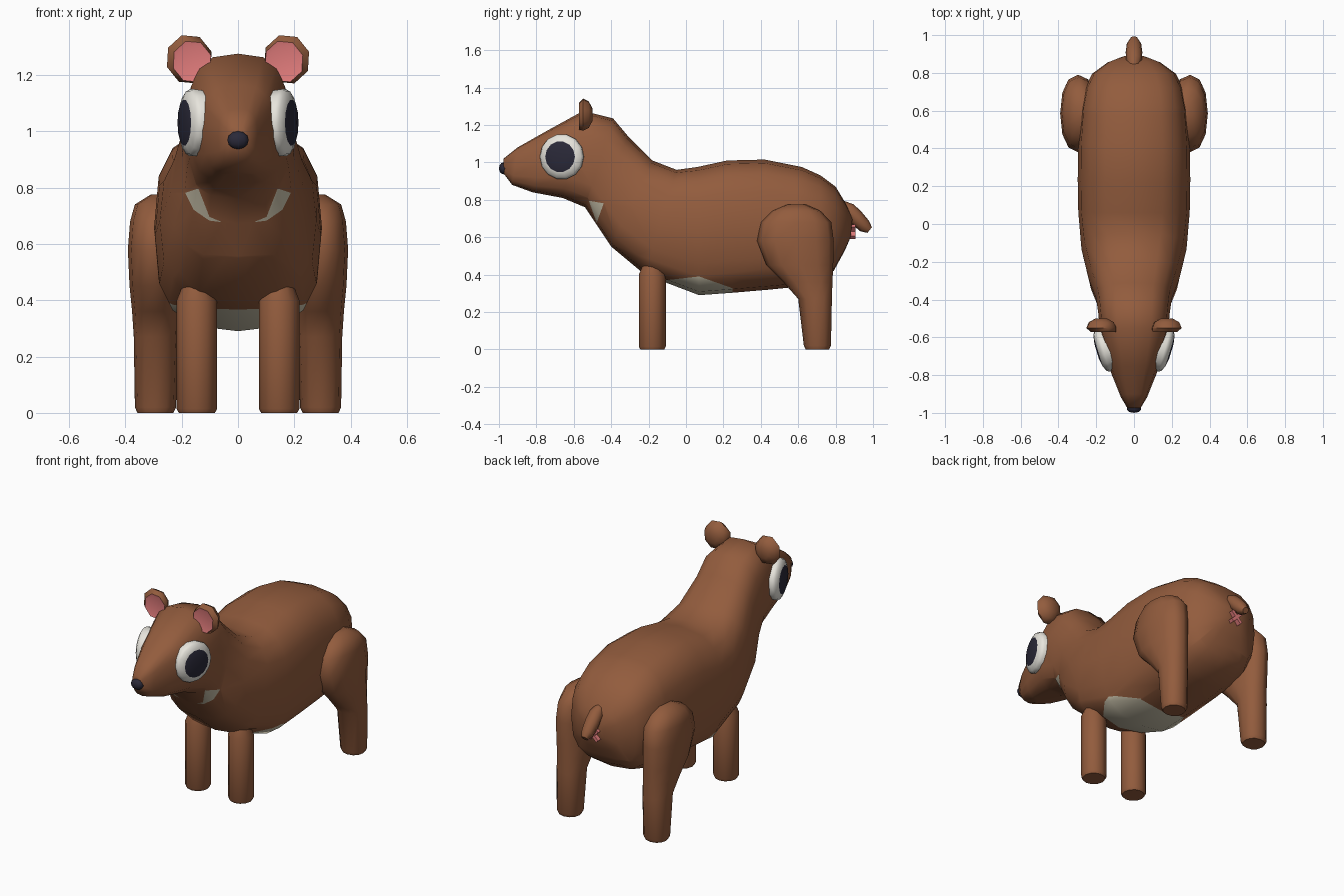
import bpy, bmesh, math
from mathutils import Vector

if "Cube" in bpy.data.objects:
    bpy.data.objects.remove(bpy.data.objects["Cube"])


def material(name, rgb):
    m = bpy.data.materials.new(name)
    m.use_nodes = True
    m.diffuse_color = (*rgb, 1)
    bsdf = m.node_tree.nodes["Principled BSDF"]
    bsdf.inputs["Base Color"].default_value = (*rgb, 1)
    bsdf.inputs["Roughness"].default_value = 0.8
    return m


brown = material("brown_fur", (0.29, 0.107, 0.047))
cream = material("cream_fur", (0.62, 0.57, 0.43))
white = material("eye_white", (0.8, 0.78, 0.72))
dark = material("dark_navy", (0.023, 0.022, 0.04))
pink = material("pink_skin", (0.75, 0.2, 0.2))


def power(value, e):
    return math.copysign(abs(value) ** e, value)


def loft(rings, sides, e=1.0):
    """Skin rings given as (centre, half-axis u, half-axis v); caps both ends."""
    bm = bmesh.new()
    loops = []
    for c, u, v in rings:
        c, u, v = Vector(c), Vector(u), Vector(v)
        angles = [math.tau * i / sides for i in range(sides)]
        loops.append([bm.verts.new(c + u * power(math.cos(t), e) + v * power(math.sin(t), e))
                      for t in angles])
    for a, b in zip(loops, loops[1:]):
        for i in range(sides):
            j = (i + 1) % sides
            bm.faces.new((a[i], a[j], b[j], b[i]))
    bm.faces.new(loops[0])
    bm.faces.new(loops[-1])
    bmesh.ops.recalc_face_normals(bm, faces=bm.faces)
    return bm


def finish(bm, name, mats, angle=45):
    mesh = bpy.data.meshes.new(name)
    bm.to_mesh(mesh)
    bm.free()
    for m in mats:
        mesh.materials.append(m)
    ob = bpy.data.objects.new(name, mesh)
    bpy.context.collection.objects.link(ob)
    bpy.ops.object.select_all(action="DESELECT")
    ob.select_set(True)
    bpy.context.view_layer.objects.active = ob
    bpy.ops.object.shade_smooth_by_angle(angle=math.radians(angle))
    return ob


# Body and head: top (y, z), bottom (y, z), half width
sections = [
    ((-.975, 1.02), (-.975, .94), .035),
    ((-.9, 1.08), (-.93, .88), .07),
    ((-.75, 1.165), (-.82, .84), .122),
    ((-.55, 1.275), (-.66, .81), .175),
    ((-.39, 1.235), (-.54, .76), .19),
    ((-.31, 1.14), (-.48, .67), .2),
    ((-.18, 1.01), (-.4, .55), .24),
    ((-.05, .96), (-.22, .4), .278),
    ((.06, .975), (.07, .29), .295),
    ((.22, 1.01), (.25, .303), .298),
    ((.42, 1.015), (.45, .32), .295),
    ((.62, .975), (.6, .335), .282),
    ((.72, .93), (.72, .37), .26),
    ((.8, .87), (.79, .42), .222),
    ((.86, .77), (.85, .53), .14),
    ((.89, .7), (.88, .6), .06),
]
body_rings = []
for (ty, tz), (by, bz), w in sections:
    body_rings.append(((0, (ty + by) / 2, (tz + bz) / 2), (w, 0, 0),
                       (0, (ty - by) / 2, (tz - bz) / 2)))
body = loft(body_rings, 16, 0.7)


def under(p, line):
    (ay, az), (by, bz) = line
    return (by - ay) * (p.z - az) - (bz - az) * (p.y - ay) < 0


def split(bm, line, y_min, y_max):
    """Cut the faces in a y range along a side-view line."""
    (ay, az), (by, bz) = line
    faces = [f for f in bm.faces if y_min < f.calc_center_median().y < y_max and
             f.calc_center_median().z < 1]
    geom = set(faces)
    for f in faces:
        geom.update(f.edges, f.verts)
    bmesh.ops.bisect_plane(bm, geom=list(geom), dist=1e-5, plane_co=(0, ay, az),
                           plane_no=(0, az - bz, by - ay))


# Cream belly and throat patches, cut into the skin
chest_line = ((-.4, .555), (.07, .39))
flank_line = ((.07, .39), (.6, .45))
rump_line = ((.64, .3), (.62, .5))
jaw_line = ((-.84, .85), (-.52, .795))
neck_line = ((-.475, .67), (-.52, .795))
split(body, chest_line, -.5, .3)
split(body, flank_line, -.1, .85)
split(body, rump_line, .5, .85)
split(body, jaw_line, -.95, -.35)
split(body, neck_line, -.7, -.25)
for f in body.faces:
    p = f.calc_center_median()
    belly = all(under(p, l) for l in (chest_line, flank_line, rump_line[::-1])) \
        if p.y > .64 else under(p, chest_line) and under(p, flank_line)
    if p.y > .63:
        belly = False
    throat = -.86 < p.y < -.46 and under(p, jaw_line) and under(p, neck_line)
    f.material_index = int((belly and p.y > -.42 and p.z < .56) or throat)
finish(body, "body", [brown, cream], 60)

# Nose
nose = bmesh.new()
bmesh.ops.create_uvsphere(nose, u_segments=10, v_segments=6, radius=1)
for v in nose.verts:
    v.co = Vector((v.co.x * .04, v.co.y * .024 - .976, v.co.z * .032 + .968))
finish(nose, "nose", [dark], 60)

# Tail
tail_rings = []
for y, z, r in ((.83, .77, .03), (.87, .745, .042), (.91, .705, .044),
                (.955, .66, .038), (.982, .638, .02)):
    tail_rings.append(((0, y, z), (r, 0, 0), (0, r * .6, r * .75)))
finish(loft(tail_rings, 8), "tail", [brown], 60)

# Small crossed mark under the tail
for name, tilt in (("rear_mark_a", 45), ("rear_mark_b", -45)):
    bm = bmesh.new()
    bmesh.ops.create_cube(bm, size=1)
    c, s = math.cos(math.radians(tilt)), math.sin(math.radians(tilt))
    for v in bm.verts:
        x, y, z = v.co.x * .09, v.co.y * .035, v.co.z * .02
        v.co = Vector((x * c - z * s, .89 + y, .63 + x * s + z * c))
    finish(bm, name, [pink])

# Hind leg rings: z, y range, x range
hind = [
    (0, .64, .765, .23, .357), (.02, .63, .775, .22, .366),
    (.27, .6, .78, .212, .37), (.36, .52, .783, .205, .376),
    (.45, .43, .787, .2, .385), (.58, .38, .79, .2, .391),
    (.68, .4, .777, .2, .383), (.74, .46, .72, .2, .366),
    (.775, .54, .64, .22, .31),
]

for side, label in ((1, "left"), (-1, "right")):
    # Hind leg
    rings = [((side * (x0 + x1) / 2, (y0 + y1) / 2, z), ((x1 - x0) / 2, 0, 0),
              (0, (y1 - y0) / 2, 0)) for z, y0, y1, x0, x1 in hind]
    finish(loft(rings, 12, .9), label + "_hind_leg", [brown], 60)

    # Front leg
    rings = [((side * .146, -.18, z), (r, 0, 0), (0, r, 0))
             for z, r in ((0, .064), (.015, .072), (.4, .072), (.465, .045))]
    finish(loft(rings, 12), label + "_front_leg", [brown], 50)

    # Eye: shallow dome with the pupil as its inner faces
    out = Vector((side * .956, -.29, 0))
    along = Vector((.29, side * .956, 0))
    centre = Vector((side * .163, -.665, 1.03))
    rings = [(centre + out * h, along * r, (0, 0, r))
             for r, h in ((.115, -.05), (.122, 0), (.113, .016), (.083, .029), (.04, .036))]
    eye = loft(rings, 14)
    for f in eye.faces:
        d = f.calc_center_median() - centre
        f.material_index = int(d.dot(out) > .027)
    finish(eye, label + "_eye", [white, dark])

    # Ear: domed back, flat pink front
    rings = []
    for y, r, dx, dz in ((-.5, .035, 0, 0), (-.52, .075, 0, 0), (-.55, .09, 0, 0),
                         (-.572, .076, -.01, -.008), (-.568, .06, -.01, -.008)):
        rings.append(((side * (.173 + dx), y, 1.255 + dz),
                      (r * .88, 0, r * .3), (-r * .3, 0, r * .95)))
    ear = loft(rings, 8)
    for f in ear.faces:
        f.material_index = int(f.calc_center_median().y < -.565)
    finish(ear, label + "_ear", [brown, pink], 50)
